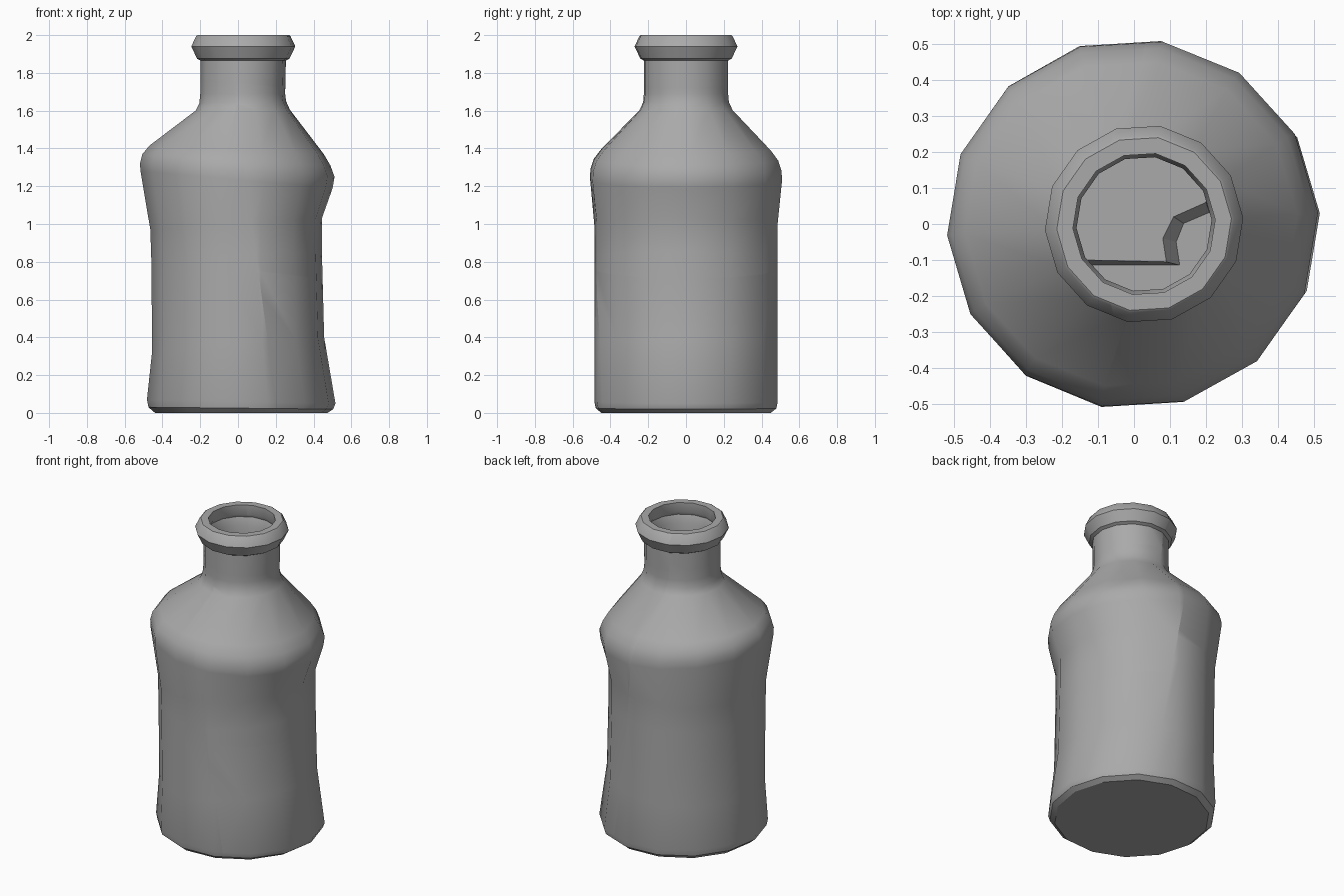
import bpy
import bmesh
from math import sin, cos, radians, tau
from mathutils import Vector

SIDES = 14
TURN = radians(3.5)

cube = bpy.data.objects.get("Cube")
if cube:
    bpy.data.objects.remove(cube)

grey = bpy.data.materials.new("grey")
grey.use_nodes = True
colour = (0.40, 0.40, 0.40, 1)
grey.diffuse_color = colour
grey.node_tree.nodes["Principled BSDF"].inputs["Base Color"].default_value = colour


def finish(bm, name):
    mesh = bpy.data.meshes.new(name)
    bm.to_mesh(mesh)
    bm.free()
    mesh.materials.append(grey)
    obj = bpy.data.objects.new(name, mesh)
    bpy.context.collection.objects.link(obj)
    return obj


def add_ring(bm, xl, zl, xr, zr, half_y):
    """Tilted oval ring between a left-hand and a right-hand outline point."""
    verts = []
    for i in range(SIDES):
        a = TURN + tau * i / SIDES
        t = (cos(a) + 1) / 2
        verts.append(bm.verts.new((xl + (xr - xl) * t, half_y * sin(a), zl + (zr - zl) * t)))
    return verts


# Outer wall: x and z at one side, x and z at the other, half depth
outer = [
    (-.44, 0, .475, 0, .455),
    (-.475, .03, .505, .02, .485),
    (-.483, .07, .517, .05, .492),
    (-.455, .33, .457, .40, .492),
    (-.46, .82, .445, .85, .492),
    (-.465, .97, .445, 1.03, .492),
    (-.517, 1.28, .502, 1.19, .515),
    (-.52, 1.32, .512, 1.25, .513),
    (-.507, 1.37, .49, 1.31, .495),
    (-.47, 1.415, .455, 1.37, .455),
    (-.225, 1.60, .275, 1.605, .25),
    (-.205, 1.64, .255, 1.65, .23),
    (-.20, 1.69, .25, 1.69, .226),
]
# Lip, mouth and inner neck are round: radius and height
lip = [(.226, 1.865), (.245, 1.875), (.276, 1.94), (.25, 1.995), (.243, 2.0),
       (.198, 2.0), (.198, 1.94), (.207, 1.92), (.188, 1.87), (.188, 1.66)]
# Inner wall, from the shoulder down to the floor
inner = [
    (-.46, 1.36, .45, 1.31, .45),
    (-.475, 1.29, .46, 1.21, .465),
    (-.42, .97, .40, 1.03, .445),
    (-.41, .33, .41, .40, .445),
    (-.43, .05, .46, .05, .445),
]

bm = bmesh.new()
profile = outer + [(.028 - r, z, .028 + r, z, r) for r, z in lip] + inner
rings = [add_ring(bm, *p) for p in profile]
for low, high in zip(rings, rings[1:]):
    for i in range(SIDES):
        j = (i + 1) % SIDES
        bm.faces.new((low[i], low[j], high[j], high[i]))
bm.faces.new(list(reversed(rings[0])))
bm.faces.new(rings[-1])


def crack(point, normal, keep=lambda c: True):
    """Cut a hairline seam along a plane, on the faces that pass the rule."""
    faces = [f for f in bm.faces if keep(f.calc_center_median())]
    geom = set(faces)
    for f in faces:
        geom.update(f.edges)
        geom.update(f.verts)
    cut = bmesh.ops.bisect_plane(bm, geom=list(geom), plane_co=Vector(point),
                                 plane_no=Vector(normal), dist=1e-5)["geom_cut"]
    edges = [e for e in cut if isinstance(e, bmesh.types.BMEdge)]
    bmesh.ops.split_edges(bm, edges=edges)


# Hairline seams: one down the whole body, one round the neck, one on each side
crack((.21, 0, 0), (1, 0, .137))
crack((.03, 0, 1.745), (.11, 0, 1))
crack((.45, 0, .71), (.12, 0, 1), lambda c: c.x > .21 - .137 * c.z and c.z < 1.6)
crack((-.46, 0, .84), (0, 0, 1), lambda c: c.x < .21 - .137 * c.z and c.z < 1.6)

bottle = finish(bm, "bottle")
bpy.ops.object.select_all(action="DESELECT")
bottle.select_set(True)
bpy.context.view_layer.objects.active = bottle
bpy.ops.object.shade_smooth_by_angle(angle=radians(32))

# Broken step on the inside floor
top = [(-.14, -.10), (.09, -.105), (.08, -.04), (.11, .02), (.20, .06), (.2, .3), (-.3, .25)]
base = [(-.14, -.115), (.13, -.115), (.12, -.05), (.14, .0), (.21, .03), (.21, .3), (-.3, .25)]
bm = bmesh.new()
lower = [bm.verts.new((x, y, .045)) for x, y in base]
upper = [bm.verts.new((x, y, .11)) for x, y in top]
bm.faces.new(upper)
bm.faces.new(list(reversed(lower)))
for i in range(len(top)):
    j = (i + 1) % len(top)
    bm.faces.new((lower[i], lower[j], upper[j], upper[i]))
finish(bm, "floor_step")
